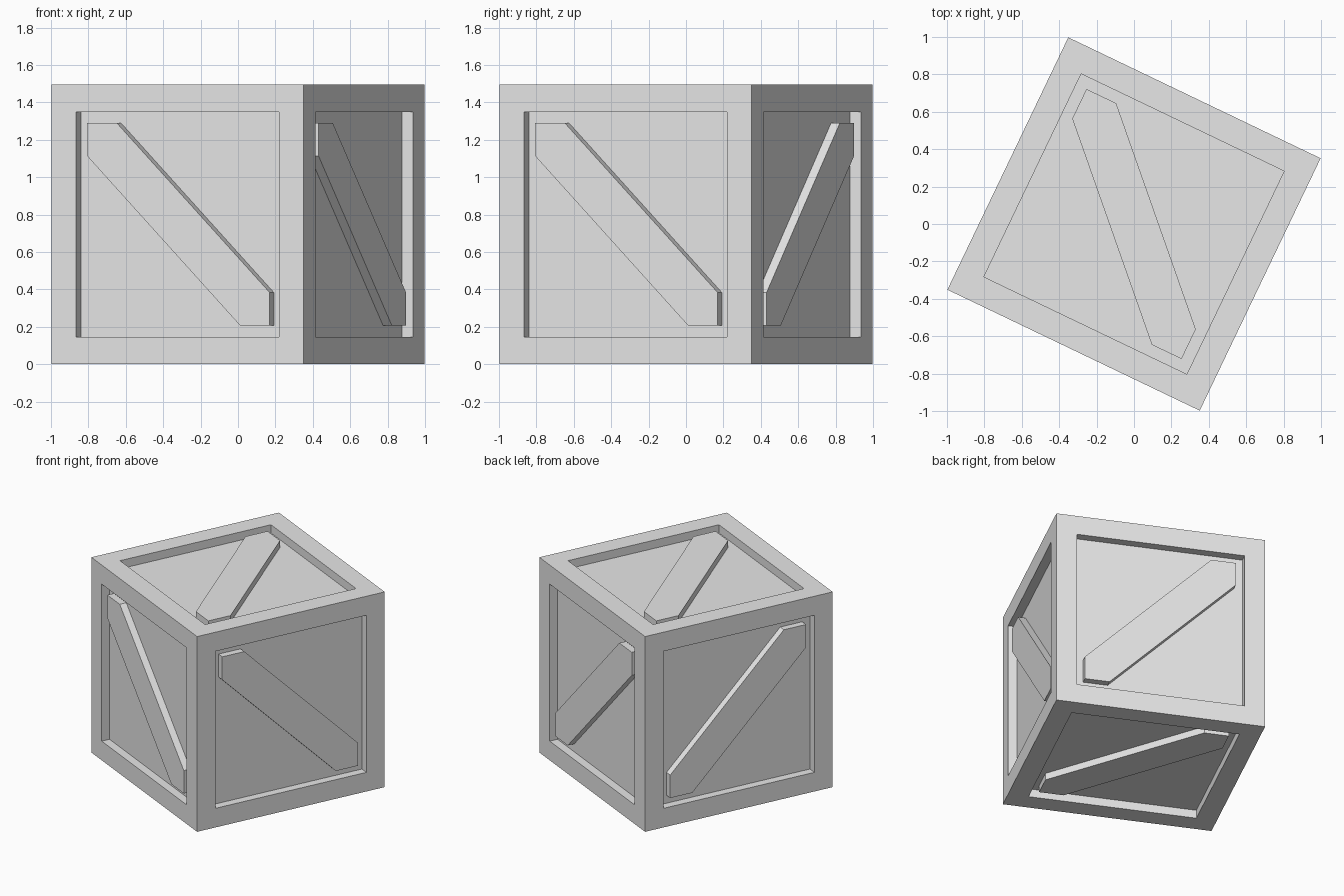
import bpy, bmesh, math
from mathutils import Matrix, Vector

default = bpy.data.objects.get("Cube")
if default:
    bpy.data.objects.remove(default, do_unlink=True)

HALF = 0.748      # half the crate side
OPEN = 0.541      # half the panel opening
RECESS = 0.063    # depth of the panels
BAR_DROP = 0.011  # bar surface below the frame
CUT = 0.176       # bar corner length along the opening edge

grey = bpy.data.materials.new("grey")
grey.use_nodes = True
grey.diffuse_color = (0.8, 0.8, 0.8, 1)
grey.node_tree.nodes["Principled BSDF"].inputs["Base Color"].default_value = (0.8, 0.8, 0.8, 1)

place = Matrix.Translation((0, 0, HALF)) @ Matrix.Rotation(math.radians(-25.6), 4, "Z")


def finish(bm, name):
    bmesh.ops.recalc_face_normals(bm, faces=bm.faces)
    bm.transform(place)
    mesh = bpy.data.meshes.new(name)
    bm.to_mesh(mesh)
    bm.free()
    mesh.materials.append(grey)
    obj = bpy.data.objects.new(name, mesh)
    bpy.context.collection.objects.link(obj)


# Crate body: a cube with a recessed panel on each face
bm = bmesh.new()
bmesh.ops.create_cube(bm, size=2 * HALF)
panels = bm.faces[:]
bmesh.ops.inset_individual(bm, faces=panels, thickness=HALF - OPEN)
bmesh.ops.inset_individual(bm, faces=panels, thickness=0, depth=-RECESS)
finish(bm, "crate_body")


# Diagonal bar: a strip trimmed by two corners of the opening
def diagonal_bar(name, axis, side):
    a, b = OPEN, OPEN - CUT
    profile = [(-a, a), (-b, a), (a, -b), (a, -a), (b, -a), (-a, b)]
    bm = bmesh.new()
    verts = []
    for u, v in profile:
        p = Vector()
        p[axis] = side * (HALF - RECESS)
        p[(axis + 1) % 3] = u
        p[(axis + 2) % 3] = v
        verts.append(bm.verts.new(p))
    base = bm.faces.new(verts)
    top = bmesh.ops.extrude_face_region(bm, geom=[base], use_keep_orig=True)["geom"]
    move = Vector()
    move[axis] = side * (RECESS - BAR_DROP)
    bmesh.ops.translate(bm, vec=move, verts=[g for g in top if isinstance(g, bmesh.types.BMVert)])
    finish(bm, name)


sides = [("left", 0, 1), ("right", 0, -1), ("back", 1, 1),
         ("front", 1, -1), ("top", 2, 1), ("bottom", 2, -1)]
for name, axis, side in sides:
    diagonal_bar(name + "_diagonal_bar", axis, side)
